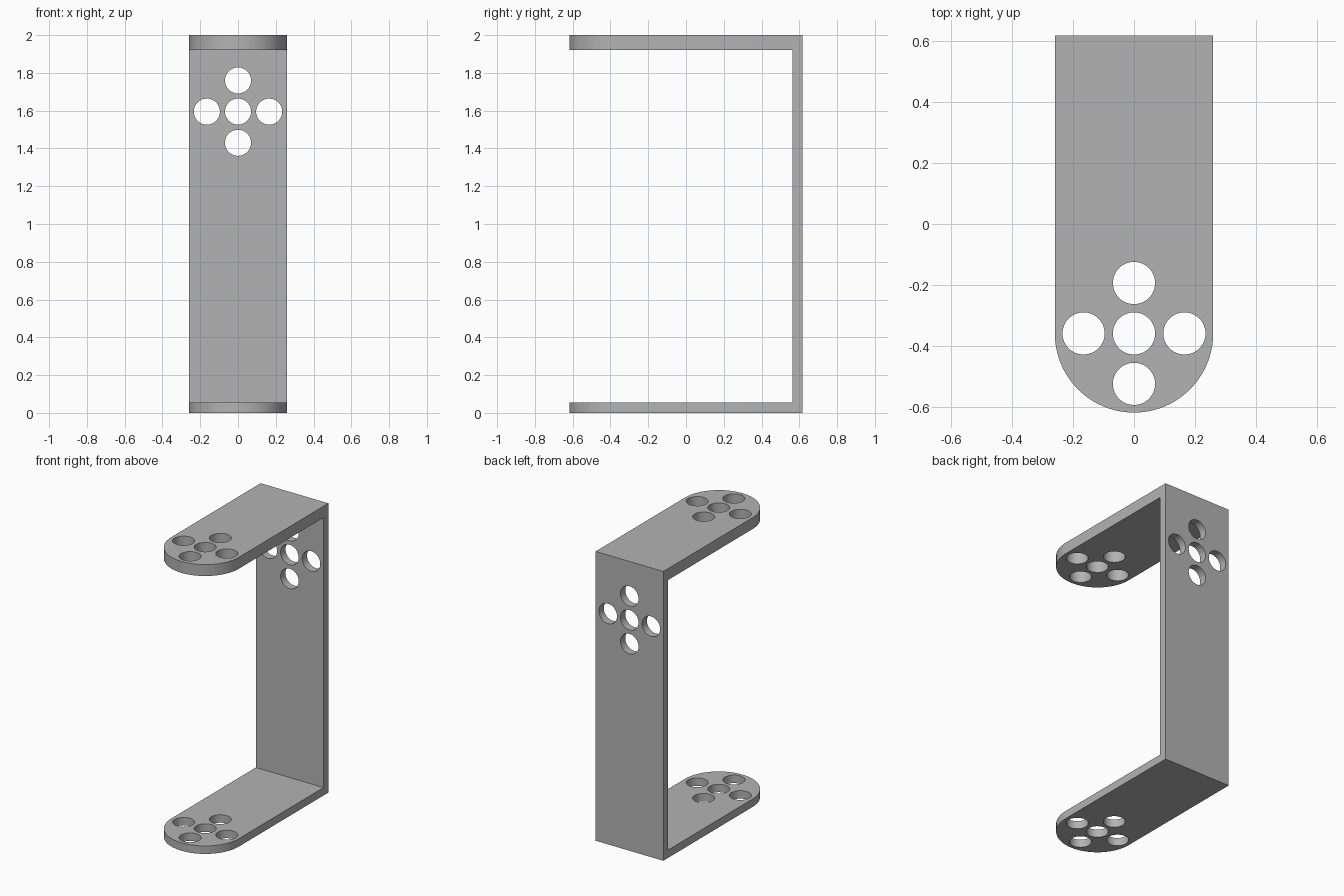
import bpy, bmesh, math
from mathutils import Matrix

if "Cube" in bpy.data.objects:
    bpy.data.objects.remove(bpy.data.objects["Cube"], do_unlink=True)

HALF_W, HALF_D, HEIGHT = 0.259, 0.617, 2.0
WALL, TOP_T, BASE_T = 0.053, 0.079, 0.055
HOLE_R, PITCH = 0.069, 0.165
ARC_Y = HALF_W - HALF_D      # centre of the rounded ends
BACK_HOLE_Z = 1.595

grey = bpy.data.materials.new("plain grey")
grey.use_nodes = True
colour = (0.45, 0.45, 0.45, 1)
grey.diffuse_color = colour
grey.node_tree.nodes["Principled BSDF"].inputs["Base Color"].default_value = colour


def prism(name, points, direction):
    """Extrude a closed outline along a direction."""
    bm = bmesh.new()
    face = bm.faces.new([bm.verts.new(p) for p in points])
    moved = bmesh.ops.extrude_face_region(bm, geom=[face])["geom"]
    bmesh.ops.translate(bm, vec=direction,
                        verts=[v for v in moved if isinstance(v, bmesh.types.BMVert)])
    bmesh.ops.recalc_face_normals(bm, faces=bm.faces)
    return to_object(name, bm)


def to_object(name, bm):
    mesh = bpy.data.meshes.new(name)
    bm.to_mesh(mesh)
    bm.free()
    obj = bpy.data.objects.new(name, mesh)
    bpy.context.collection.objects.link(obj)
    mesh.materials.append(grey)
    return obj


def hole_cross(name, depth, matrix):
    """Five cylinders in a cross, placed by a matrix."""
    bm = bmesh.new()
    for u, v in ((0, 0), (1, 0), (-1, 0), (0, 1), (0, -1)):
        bmesh.ops.create_cone(bm, cap_ends=True, segments=64, radius1=HOLE_R,
                              radius2=HOLE_R, depth=depth,
                              matrix=matrix @ Matrix.Translation((u * PITCH, v * PITCH, 0)))
    return to_object(name, bm)


def cut(target, cutter, operation):
    mod = target.modifiers.new(cutter.name, "BOOLEAN")
    mod.object, mod.operation, mod.solver = cutter, operation, "EXACT"
    bpy.context.view_layer.objects.active = target
    bpy.ops.object.modifier_apply(modifier=mod.name)
    bpy.data.objects.remove(cutter, do_unlink=True)


# C-shaped bracket: back plate with a top and a bottom arm
inner = HALF_D - WALL
profile = [(-HALF_D, 0), (HALF_D, 0), (HALF_D, HEIGHT), (-HALF_D, HEIGHT),
           (-HALF_D, HEIGHT - TOP_T), (inner, HEIGHT - TOP_T),
           (inner, BASE_T), (-HALF_D, BASE_T)]
bracket = prism("bracket", [(-HALF_W - 0.1, y, z) for y, z in profile],
                (2 * HALF_W + 0.2, 0, 0))

# Rounded front ends on both arms
arc = [math.pi * (1 + i / 64) for i in range(65)]
plan = [(HALF_W * math.cos(a), ARC_Y + HALF_W * math.sin(a), -0.5) for a in arc]
plan += [(HALF_W, 1, -0.5), (-HALF_W, 1, -0.5)]
cut(bracket, prism("rounded_plan", plan, (0, 0, 3)), "INTERSECT")

# Mounting holes through both arms and through the back plate
cut(bracket, hole_cross("arm_holes", 5, Matrix.Translation((0, ARC_Y, 1))), "DIFFERENCE")
cut(bracket, hole_cross("back_holes", 0.3,
                        Matrix.Translation((0, HALF_D, BACK_HOLE_Z))
                        @ Matrix.Rotation(math.pi / 2, 4, "X")), "DIFFERENCE")

# Smooth curved walls, sharp plate edges
bpy.ops.object.select_all(action="DESELECT")
bracket.select_set(True)
bpy.context.view_layer.objects.active = bracket
bpy.ops.object.shade_smooth_by_angle(angle=math.radians(30))
